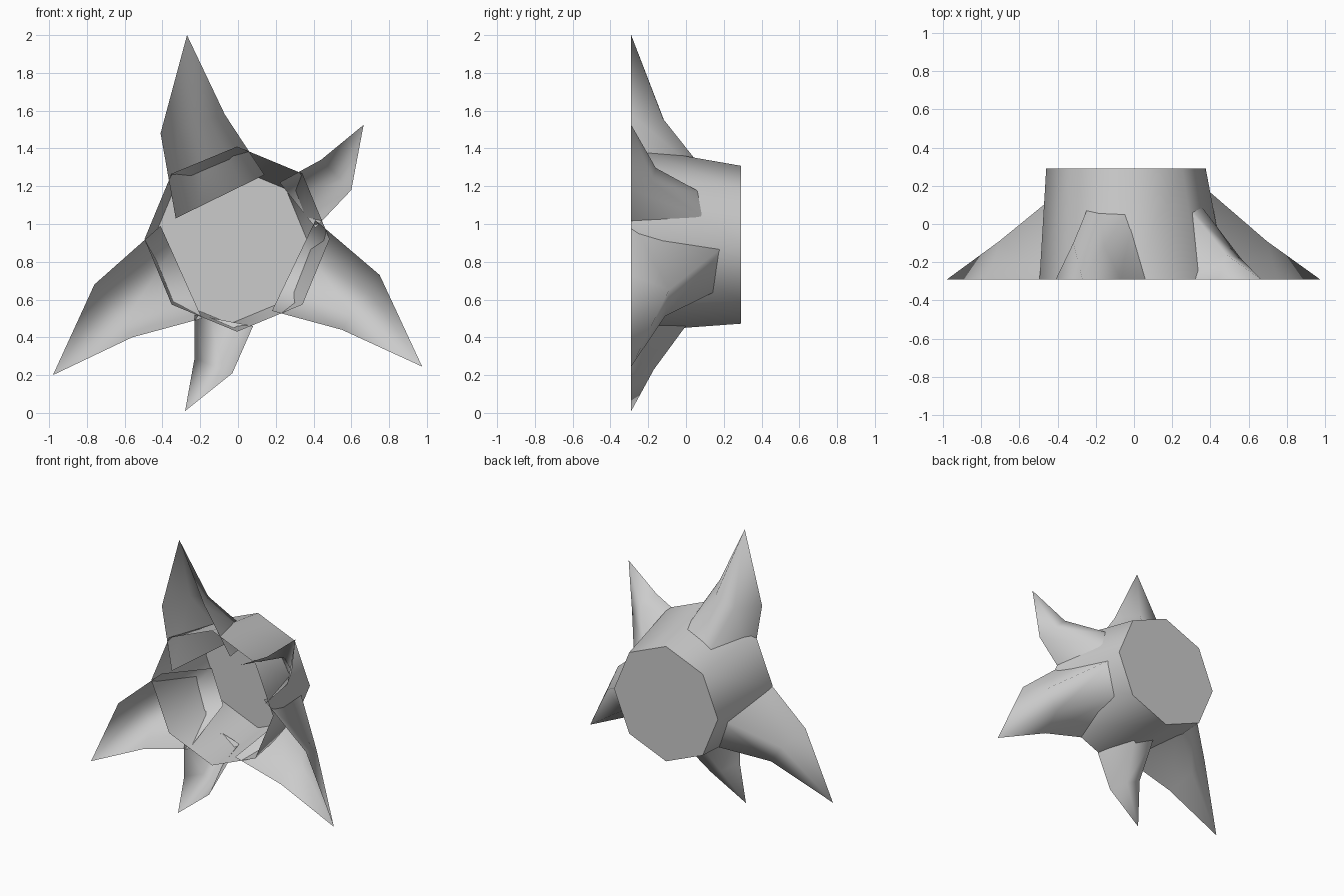
import bpy, bmesh, math
from math import radians

old = bpy.data.objects.get("Cube")
if old:
    bpy.data.objects.remove(old)

GROUND = -0.29

grey = bpy.data.materials.new("plain grey")
grey.use_nodes = True
colour = (0.6, 0.6, 0.6, 1)
grey.diffuse_color = colour
grey.node_tree.nodes["Principled BSDF"].inputs["Base Color"].default_value = colour


def finish(bm, name, angle):
    """Turn a bmesh into a smooth shaded object."""
    mesh = bpy.data.meshes.new(name)
    bm.to_mesh(mesh)
    bm.free()
    mesh.materials.append(grey)
    obj = bpy.data.objects.new(name, mesh)
    bpy.context.collection.objects.link(obj)
    bpy.ops.object.select_all(action='DESELECT')
    obj.select_set(True)
    bpy.context.view_layer.objects.active = obj
    bpy.ops.object.shade_smooth_by_angle(angle=radians(angle))
    return obj


def octagon(bm, x, y, z, radius):
    return [bm.verts.new((x + radius * math.sin(i * math.pi / 4), y,
                          z + radius * math.cos(i * math.pi / 4))) for i in range(8)]


# Trunk: tapered eight sided tube, open at the roots and capped at the cut
bm = bmesh.new()
base = octagon(bm, -0.005, GROUND, 0.92, 0.49)
top = octagon(bm, -0.042, 0.29, 0.89, 0.418)
for i in range(8):
    j = (i + 1) % 8
    bm.faces.new((base[i], base[j], top[j], top[i]))
bm.faces.new(top)
bmesh.ops.recalc_face_normals(bm, faces=bm.faces)
finish(bm, "trunk", 60)


def arch(bm, a, b, height):
    """Four point arch from a to b, standing on the ground plane."""
    points = ((0, GROUND), (0.27, height), (0.75, height - 0.02), (1, GROUND))
    return [bm.verts.new((a[0] + t * (b[0] - a[0]), y, a[1] + t * (b[1] - a[1])))
            for t, y in points]


def root(name, inner, inner_y, middle, middle_y, tip):
    """Open-bottomed root: two arches drawn out to a point."""
    bm = bmesh.new()
    r0 = arch(bm, *inner, inner_y)
    r1 = arch(bm, *middle, middle_y)
    end = bm.verts.new((tip[0], GROUND, tip[1]))
    for i in range(3):
        bm.faces.new((r0[i], r0[i + 1], r1[i + 1], r1[i]))
        bm.faces.new((r1[i], r1[i + 1], end))
    bmesh.ops.recalc_face_normals(bm, faces=bm.faces)
    # The ridge must face away from the open ground side
    bm.normal_update()
    if sum(f.normal.y * f.calc_area() for f in bm.faces) < 0:
        bmesh.ops.reverse_faces(bm, faces=bm.faces)
    finish(bm, name, 120)


# Roots: inner arch ends, middle arch ends and tip, each as x, z
root("upper_root", ((-0.33, 1.03), (0.14, 1.26)), 0.18,
     ((-0.41, 1.48), (-0.07, 1.58)), -0.10, (-0.27, 2.0))
root("upper_left_root", ((0.22, 1.22), (0.41, 0.98)), 0.10,
     ((0.44, 1.34), (0.60, 1.18)), -0.16, (0.665, 1.525))
root("left_root", ((0.41, 1.02), (0.18, 0.54)), 0.21,
     ((0.75, 0.73), (0.55, 0.44)), -0.09, (0.975, 0.245))
root("right_root", ((-0.41, 0.99), (-0.19, 0.50)), 0.20,
     ((-0.76, 0.68), (-0.56, 0.40)), -0.09, (-0.98, 0.20))
root("lower_root", ((-0.23, 0.52), (0.08, 0.46)), 0.03,
     ((-0.23, 0.29), (-0.03, 0.21)), -0.15, (-0.28, 0.01))
